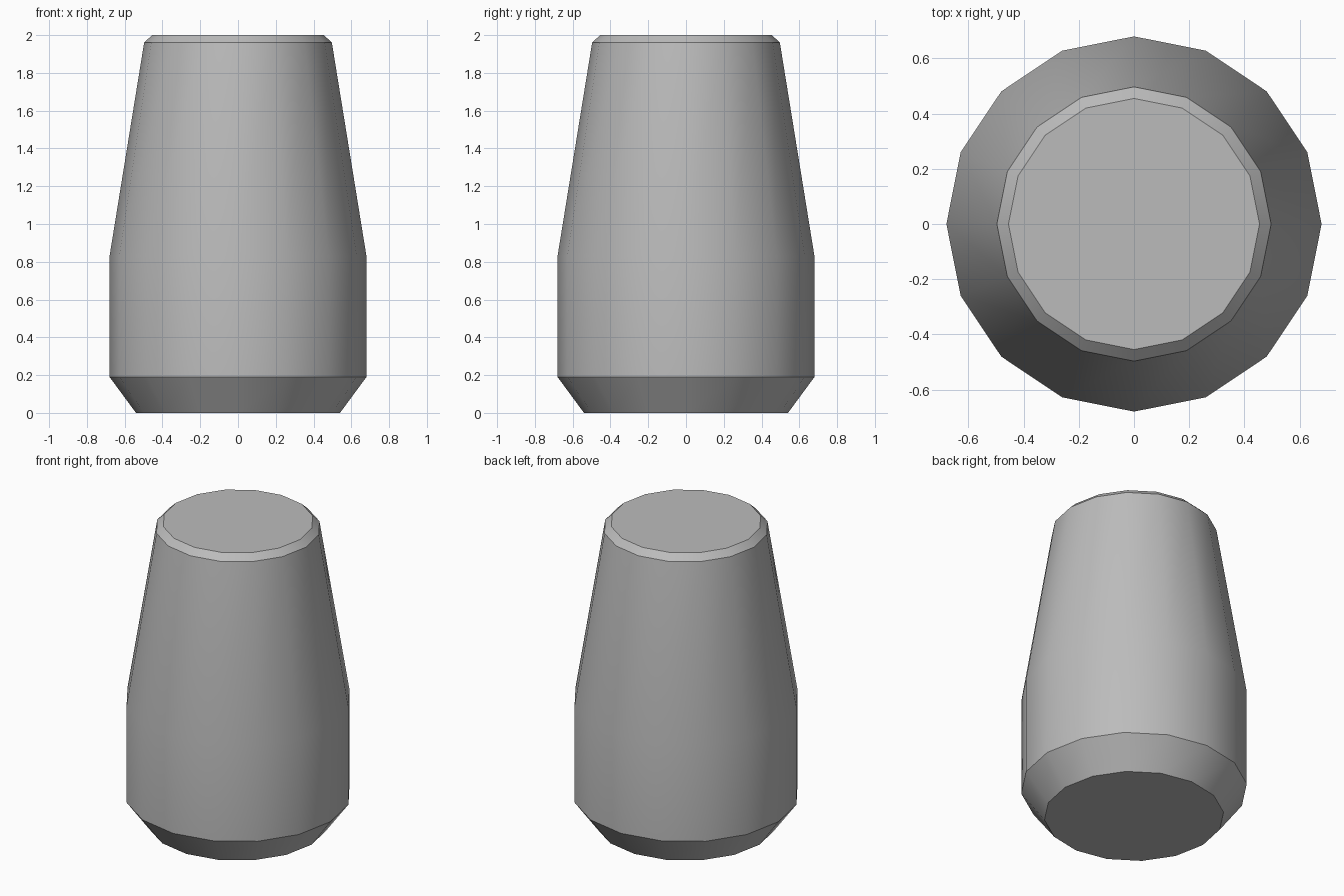
import bpy
import bmesh
from math import cos, sin, tau, radians

SIDES = 16

# Remove the default object
cube = bpy.data.objects.get("Cube")
if cube:
    bpy.data.objects.remove(cube, do_unlink=True)

# Plain grey material
grey = bpy.data.materials.new("plain grey")
grey.use_nodes = True
colour = (0.5, 0.5, 0.5, 1)
grey.diffuse_color = colour
grey.node_tree.nodes["Principled BSDF"].inputs["Base Color"].default_value = colour


def turned_solid(name, profile, sides):
    """Closed solid turned around z from (radius, height) pairs."""
    bm = bmesh.new()
    rings = [[bm.verts.new((r * cos(tau * i / sides), r * sin(tau * i / sides), z))
              for i in range(sides)] for r, z in profile]
    for low, high in zip(rings, rings[1:]):
        for i in range(sides):
            j = (i + 1) % sides
            bm.faces.new((low[i], low[j], high[j], high[i]))
    bm.faces.new(rings[0][::-1])
    bm.faces.new(rings[-1])
    mesh = bpy.data.meshes.new(name)
    bm.to_mesh(mesh)
    bm.free()
    obj = bpy.data.objects.new(name, mesh)
    bpy.context.collection.objects.link(obj)
    return obj


# Tapered body: chamfered foot, straight belly, narrowing neck, bevelled rim
body = turned_solid("tapered_body", [
    (0.54, 0.0), (0.68, 0.19), (0.68, 0.83), (0.497, 1.96), (0.455, 2.0),
], SIDES)
body.data.materials.append(grey)

# Smooth sides with crisp foot and rim edges
bpy.ops.object.select_all(action="DESELECT")
body.select_set(True)
bpy.context.view_layer.objects.active = body
bpy.ops.object.shade_smooth_by_angle(angle=radians(30))
